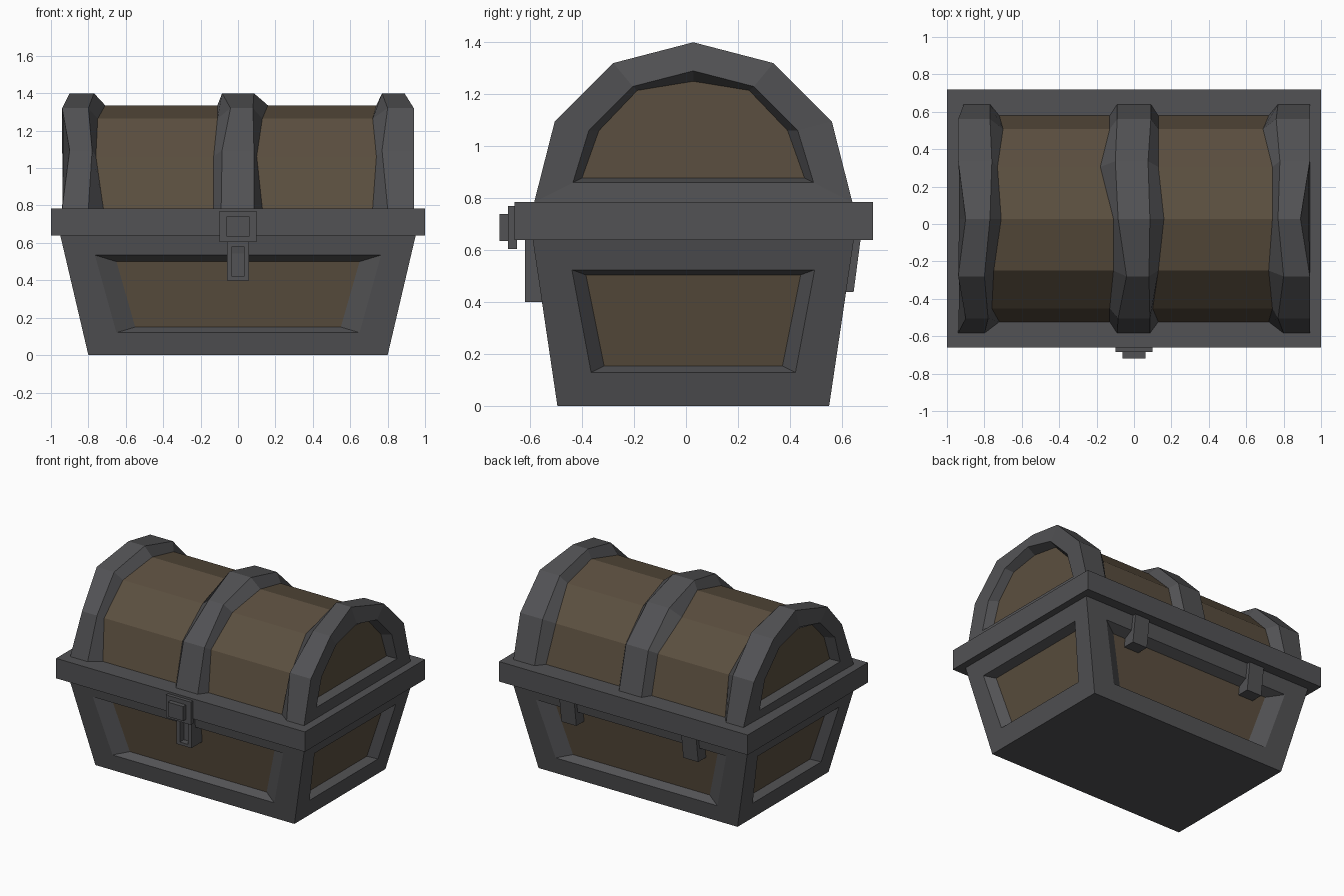
import bpy, bmesh
from mathutils import Vector

if "Cube" in bpy.data.objects:
    bpy.data.objects.remove(bpy.data.objects["Cube"])

def material(name, col):
    m = bpy.data.materials.new(name)
    m.diffuse_color = (*col, 1)
    m.use_nodes = True
    m.node_tree.nodes["Principled BSDF"].inputs["Base Color"].default_value = m.diffuse_color
    return m

IRON = material("iron", (0.085, 0.085, 0.09))
WOOD = material("wood", (0.105, 0.078, 0.05))
CY = 0.028          # y of the chest's middle plane
BASE = 0.785        # height where the lid starts

def loft(bm, rings, cap_start=None, cap_end=None, mat=0):
    """Skin closed rings of points; caps are None or a material index."""
    vs = [[bm.verts.new(p) for p in r] for r in rings]
    n = len(vs[0])
    for a, b in zip(vs, vs[1:]):
        for i in range(n):
            j = (i + 1) % n
            bm.faces.new((a[i], a[j], b[j], b[i])).material_index = mat
    for ring, cap in ((vs[0], cap_start), (vs[-1], cap_end)):
        if cap is not None:
            bm.faces.new(ring).material_index = cap

def finish(bm, name):
    bmesh.ops.remove_doubles(bm, verts=bm.verts, dist=0.0005)
    bmesh.ops.recalc_face_normals(bm, faces=bm.faces)
    me = bpy.data.meshes.new(name)
    bm.to_mesh(me)
    bm.free()
    me.materials.append(IRON)
    me.materials.append(WOOD)
    ob = bpy.data.objects.new(name, me)
    bpy.context.collection.objects.link(ob)
    return ob

def box(name, x0, x1, y0, y1, z0, z1):
    bm = bmesh.new()
    loft(bm, [[(x0, y0, z), (x1, y0, z), (x1, y1, z), (x0, y1, z)] for z in (z0, z1)], 0, 0)
    return finish(bm, name)

# Tapered body: four sloped walls, each with a sunken wooden panel
def trapezoid(wb, zb, wt, zt):
    return [(-wb, zb), (wb, zb), (wt, zt), (-wt, zt)]

bm = bmesh.new()
HX, HY, TOP = (0.8, 0.95), (0.5225, 0.6175), 0.64
long_wall = [trapezoid(HX[0], 0, HX[1], TOP), trapezoid(0.65, 0.12, 0.765, 0.535),
             trapezoid(0.55, 0.15, 0.65, 0.5)]
short_wall = [trapezoid(HY[0], 0, HY[1], TOP), trapezoid(0.393, 0.13, 0.467, 0.525),
              trapezoid(0.343, 0.155, 0.413, 0.505)]
for s in (-1, 1):
    for wall, half, along_x in ((long_wall, HY, True), (short_wall, HX, False)):
        rings = []
        for ring, depth in zip(wall, (0, 0, 0.06)):
            pts = []
            for u, z in ring:
                d = s * (half[0] + (half[1] - half[0]) * z / TOP - depth)
                pts.append((u, CY + d, z) if along_x else (d, CY + u, z))
            rings.append(pts)
        loft(bm, rings, None, 1)
bm.faces.new([bm.verts.new((x * HX[0], CY + y * HY[0], 0))
              for x, y in ((-1, -1), (-1, 1), (1, 1), (1, -1))])
finish(bm, "body")

# Rim between body and lid
box("rim", -1, 1, -0.66, 0.72, TOP, BASE)

# Lid arch: half profiles mirrored about the middle plane
def arch(half):
    return [(-y, z) for y, z in half] + [(y, z) for y, z in half[-2::-1]]

OUTER = arch([(0.612, 0.785), (0.533, 1.095), (0.308, 1.32), (0, 1.40)])
VAULT = [(y * 0.9, BASE + (z - BASE) * 0.895) for y, z in OUTER]
OPENING = arch([(0.463, 0.86), (0.402, 1.06), (0.233, 1.23), (0, 1.29)])
PANEL = arch([(0.428, 0.878), (0.363, 1.06), (0.215, 1.215), (0, 1.25)])

def place(profile, xs):
    if not isinstance(xs, list):
        xs = [xs] * len(profile)
    return [(x, CY + y, z) for x, (y, z) in zip(xs, profile)]

bm = bmesh.new()
loft(bm, [place(VAULT, -0.8), place(VAULT, 0.8)], mat=1)
finish(bm, "lid_boards")

# Uneven hammered bands over the lid (x of each edge, front to back)
bm = bmesh.new()
loft(bm, [place(VAULT, [-.13, -.13, -.11, -.11, -.18, -.13, -.13]),
          place(OUTER, [-.09, -.085, -.04, -.085, -.10, -.09, -.09]),
          place(OUTER, [.085, .085, .08, .085, .075, .09, .09]),
          place(VAULT, [.13, .10, .13, .16, .13, .13, .13])])
finish(bm, "middle_band")

ends = {
    "left": ([-.72, -.76, -.75, -.71, -.73, -.70, -.72],
             [-.80, -.78, -.80, -.77, -.76, -.77, -.77],
             [-.94, -.90, -.94, -.90, -.94, -.94, -.91]),
    "right": ([.72, .74, .72, .74, .74, .69, .72],
              [.80, .77, .80, .77, .78, .76, .77],
              [.94, .94, .94, .89, .94, .94, .94]),
}
for side, (foot, inner, outer) in ends.items():
    s = -1 if side == "left" else 1
    bm = bmesh.new()
    loft(bm, [place(VAULT, foot), place(OUTER, inner), place(OUTER, outer),
              place(OPENING, s * 0.935), place(PANEL, s * 0.875)], None, 1)
    finish(bm, side + "_end_band")

# Lock plate, button and slotted hasp
box("lock_plate", -0.1, 0.1, -0.685, -0.65, 0.605, 0.77)
box("lock_button", -0.062, 0.062, -0.718, -0.68, 0.635, 0.74)
def rect(w, y, z0, z1):
    return [(-w, y, z0), (w, y, z0), (w, y, z1), (-w, y, z1)]
bm = bmesh.new()
loft(bm, [rect(0.06, -0.5, 0.4, 0.645), rect(0.06, -0.62, 0.4, 0.645),
          rect(0.033, -0.62, 0.42, 0.58), rect(0.033, -0.575, 0.42, 0.58)], 0, 0)
finish(bm, "hasp")

# Two hinges on the back, following the wall's slope
for name, cx in (("left_hinge", -0.49), ("right_hinge", 0.49)):
    bm = bmesh.new()
    side = [(0.53, 0.44), (0.645, 0.44), (0.672, 0.645), (0.53, 0.645)]
    loft(bm, [[(x, y, z) for y, z in side] for x in (cx - 0.06, cx + 0.06)], 0, 0)
    finish(bm, name)
